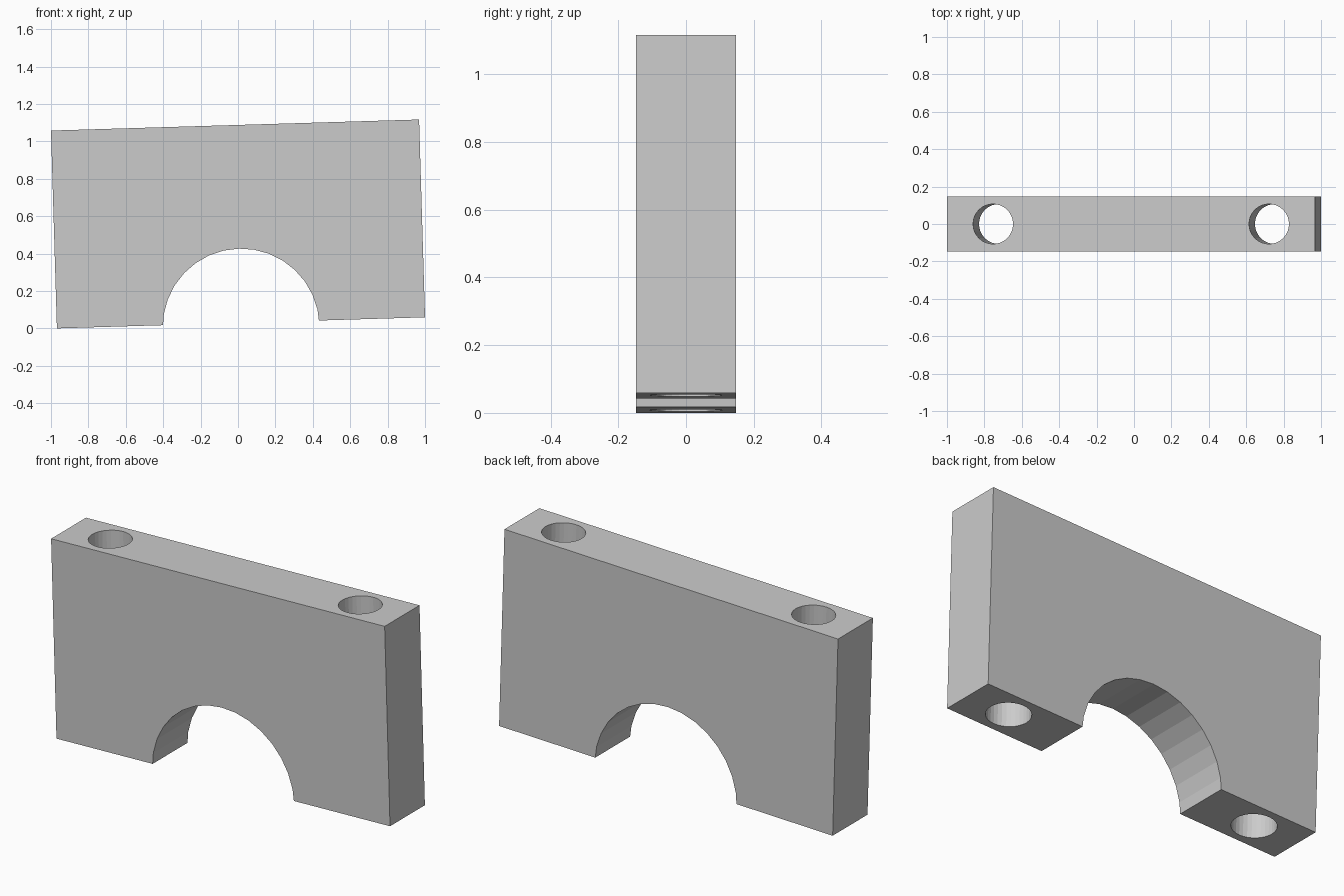
import bpy
import math
from mathutils import Matrix

if "Cube" in bpy.data.objects:
    bpy.data.objects.remove(bpy.data.objects["Cube"])

WIDTH, DEPTH, HEIGHT = 1.969, 0.294, 1.058
TILT = 0.03

# Whole block leans slightly and rests on its left lower edge
lean = Matrix.Translation((HEIGHT / 2 * math.sin(TILT), 0, WIDTH / 2 * math.sin(TILT))) \
    @ Matrix.Rotation(-TILT, 4, 'Y')


def place(obj, name, local):
    obj.name = name
    obj.matrix_world = lean @ local
    return obj


def cylinder(name, radius, depth, local):
    bpy.ops.mesh.primitive_cylinder_add(vertices=32, radius=radius, depth=depth)
    return place(bpy.context.object, name, local)


# Rectangular clamp block
bpy.ops.mesh.primitive_cube_add(size=1)
block = place(bpy.context.object, "clamp_block",
              Matrix.Translation((0, 0, HEIGHT / 2)) @ Matrix.Diagonal((WIDTH, DEPTH, HEIGHT, 1)))

# Arch through the thickness, and two vertical bolt holes
cutters = [cylinder("arch_cutter", 0.419, 1,
                    Matrix.Translation((0, 0, -0.022)) @ Matrix.Rotation(math.pi / 2, 4, 'X'))]
for side in (-1, 1):
    cutters.append(cylinder("bolt_hole_cutter", 0.107, 2,
                            Matrix.Translation((side * 0.738, 0, HEIGHT / 2))))

bpy.context.view_layer.objects.active = block
for cutter in cutters:
    cutter.hide_render = True
    mod = block.modifiers.new("cut", 'BOOLEAN')
    mod.operation = 'DIFFERENCE'
    mod.solver = 'EXACT'
    mod.object = cutter
    bpy.ops.object.modifier_apply(modifier=mod.name)
for cutter in cutters:
    bpy.data.objects.remove(cutter, do_unlink=True)
